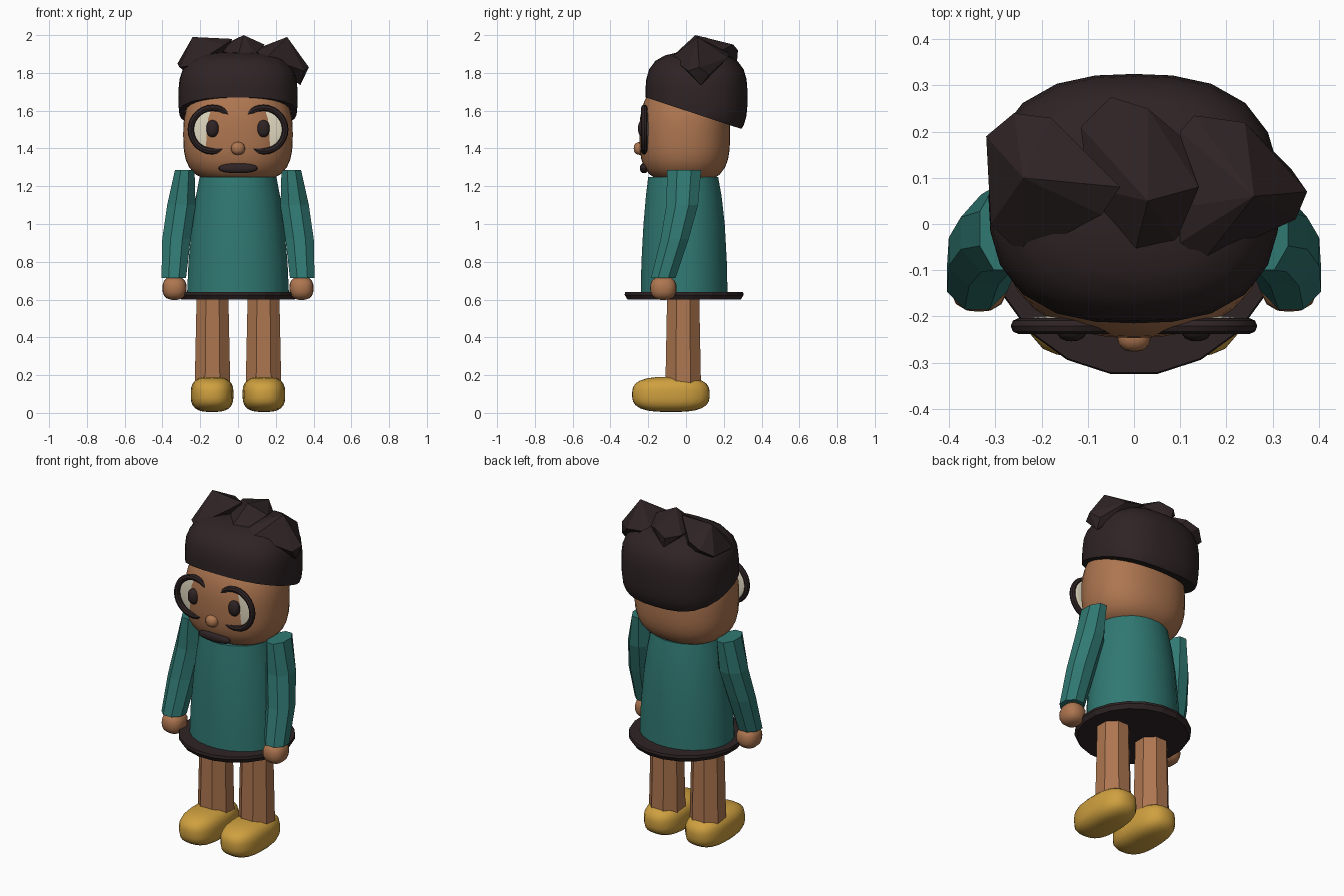
import bpy, bmesh
from math import sin, cos, pi, radians
from mathutils import Vector, Matrix

cube = bpy.data.objects.get("Cube")
if cube:
    bpy.data.objects.remove(cube, do_unlink=True)


def material(name, r, g, b):
    m = bpy.data.materials.new(name)
    m.use_nodes = True
    m.diffuse_color = (r, g, b, 1)
    m.node_tree.nodes["Principled BSDF"].inputs["Base Color"].default_value = (r, g, b, 1)
    return m


SKIN = material("brown skin", .42, .18, .08)
TEAL = material("teal cloth", .03, .19, .17)
DARK = material("dark brown", .028, .017, .018)
GOLD = material("mustard shoe", .62, .35, .05)
CREAM = material("cream eye", .74, .68, .52)


def finish(bm, name, mat, smooth=True):
    bmesh.ops.recalc_face_normals(bm, faces=bm.faces)
    mesh = bpy.data.meshes.new(name)
    bm.to_mesh(mesh)
    bm.free()
    mesh.materials.append(mat)
    if smooth:
        mesh.shade_smooth()
        mesh.set_sharp_from_angle(angle=radians(40))
    obj = bpy.data.objects.new(name, mesh)
    bpy.context.collection.objects.link(obj)
    return obj


def blob(name, mat, center, radii, n=2.0, m=2.0, top=None, cut=None, seg=24):
    """Rounded box: n squares the plan, m the profile, top=(height, m) changes the upper half."""
    bm = bmesh.new()
    bmesh.ops.create_uvsphere(bm, u_segments=seg, v_segments=seg * 2 // 3, radius=1)
    for v in bm.verts:
        rz, e = top if top and v.co.z > 0 else (radii[2], m)
        x, y, z = (abs(c) for c in v.co)
        k = ((x ** n + y ** n) ** (e / n) + z ** e) ** (-1 / e)
        v.co = Vector(center) + Vector((v.co.x * radii[0], v.co.y * radii[1], v.co.z * rz)) * k
    if cut:
        geom = bm.verts[:] + bm.edges[:] + bm.faces[:]
        res = bmesh.ops.bisect_plane(bm, geom=geom, plane_co=cut[0], plane_no=cut[1], clear_inner=True)
        edges = [g for g in res["geom_cut"] if isinstance(g, bmesh.types.BMEdge)]
        bmesh.ops.holes_fill(bm, edges=edges)
    return finish(bm, name, mat)


def loft(name, mat, rings, sides, smooth=False):
    """Tube through horizontal rings (x, y, z, x radius, y radius)."""
    bm = bmesh.new()
    grow = 1 / cos(pi / sides)
    loops = []
    for x, y, z, rx, ry in rings:
        angles = [(i + .5) * 2 * pi / sides for i in range(sides)]
        loops.append([bm.verts.new((x + rx * grow * cos(a), y + ry * grow * sin(a), z)) for a in angles])
    for a, b in zip(loops, loops[1:]):
        for i in range(sides):
            j = (i + 1) % sides
            bm.faces.new((a[i], a[j], b[j], b[i]))
    bm.faces.new(loops[0])
    bm.faces.new(loops[-1])
    return finish(bm, name, mat, smooth)


def tuft(name, points):
    bm = bmesh.new()
    for p in points:
        bm.verts.new(p)
    res = bmesh.ops.convex_hull(bm, input=bm.verts)
    spare = [g for g in res["geom_interior"] if isinstance(g, bmesh.types.BMVert)]
    bmesh.ops.delete(bm, geom=spare, context="VERTS")
    bmesh.ops.dissolve_limit(bm, angle_limit=radians(8), verts=bm.verts, edges=bm.edges)
    return finish(bm, name, DARK, False)


def ring(name, mat, center, major, minor, seg=28, sides=8):
    """Upright ring facing the front."""
    bm = bmesh.new()
    grid = []
    for i in range(seg):
        a = 2 * pi * i / seg
        row = []
        for j in range(sides):
            b = 2 * pi * j / sides
            r = major + minor * cos(b)
            row.append(bm.verts.new(Vector(center) + Vector((r * cos(a), minor * sin(b), r * sin(a)))))
        grid.append(row)
    for i in range(seg):
        p, q = grid[i], grid[(i + 1) % seg]
        for j in range(sides):
            k = (j + 1) % sides
            bm.faces.new((p[j], p[k], q[k], q[j]))
    return finish(bm, name, mat)


# Head, face and hair cap
blob("head", SKIN, (0, -.007, 1.49), (.29, .24, .27), 2.3, 3.3, top=(.3, 2.3), seg=32)
blob("nose", SKIN, (0, -.243, 1.4), (.037, .034, .034), 2.4, 2.4, seg=12)
blob("mouth", DARK, (0, -.222, 1.295), (.103, .022, .026), 2.6, 2.4, seg=16)
blob("hair_cap", DARK, (0, .055, 1.67), (.315, .27, .24), 2.6, 3.2,
     cut=((0, 0, 1.6), (0, .33, 1)))

# Angular hair tufts
tuft("right_tuft", [(-.32, .19, 1.85), (-.31, 0, 1.83), (-.24, .1, 1.99), (-.26, .24, 1.89),
                    (-.18, .23, 1.92), (-.03, .08, 1.98), (-.07, .02, 1.95), (-.24, -.07, 1.84),
                    (-.1, .15, 1.8), (-.2, .05, 1.75)])
tuft("middle_tuft", [(-.115, .21, 1.93), (-.05, .275, 1.92), (.03, .05, 2), (.03, .25, 1.95),
                     (-.04, .27, 1.86), (.1, .19, 1.92), (.14, .08, 1.95), (.09, -.04, 1.9),
                     (0, -.07, 1.89), (-.1, .08, 1.92), (0, .1, 1.8)])
tuft("left_tuft", [(.1, .2, 1.92), (.13, .235, 1.9), (.24, .22, 1.88), (.26, .06, 1.99),
                   (.34, .12, 1.79), (.375, .07, 1.83), (.33, .08, 1.735), (.35, .01, 1.81),
                   (.15, -.08, 1.88), (.1, -.04, 1.91), (.13, .04, 1.94)])

# Jumper and hem
loft("jumper", TEAL, [(0, -.01, .62, .27, .23), (0, -.01, .8, .262, .226), (0, -.01, 1, .243, .215),
                      (0, -.012, 1.15, .222, .2), (0, -.015, 1.25, .203, .185)], 24, True)
loft("skirt_hem", DARK, [(0, -.01, .6, .3, .3), (0, -.01, .625, .315, .315), (0, -.01, .64, .312, .312)], 20)

# Paired parts
for side, s in (("left", 1), ("right", -1)):
    loft(side + "_sleeve", TEAL, [(s * .34, -.12, .715, .065, .065), (s * .326, -.06, .92, .075, .074),
                                  (s * .3, -.02, 1.1, .075, .084), (s * .282, -.01, 1.285, .052, .09)], 8)
    blob(side + "_hand", SKIN, (s * .336, -.12, .66), (.064, .07, .062), 2.6, 2.6, seg=16)
    loft(side + "_leg", SKIN, [(s * .135, -.015, .1, .095, .095), (s * .135, -.015, .62, .084, .085)], 8)
    blob(side + "_shoe", GOLD, (s * .137, -.08, .098), (.113, .205, .093), 2.7, 3)
    ring(side + "_glasses_rim", DARK, (s * .135, -.221, 1.5), .115, .017)
    white = blob(side + "_eye_white", CREAM, (s * .135, -.207, 1.5), (.108, .009, .108), 2, 2)
    blob(side + "_pupil", DARK, (s * .135, -.228, 1.505), (.033, .026, .045), 2.3, 2.3, seg=16)
